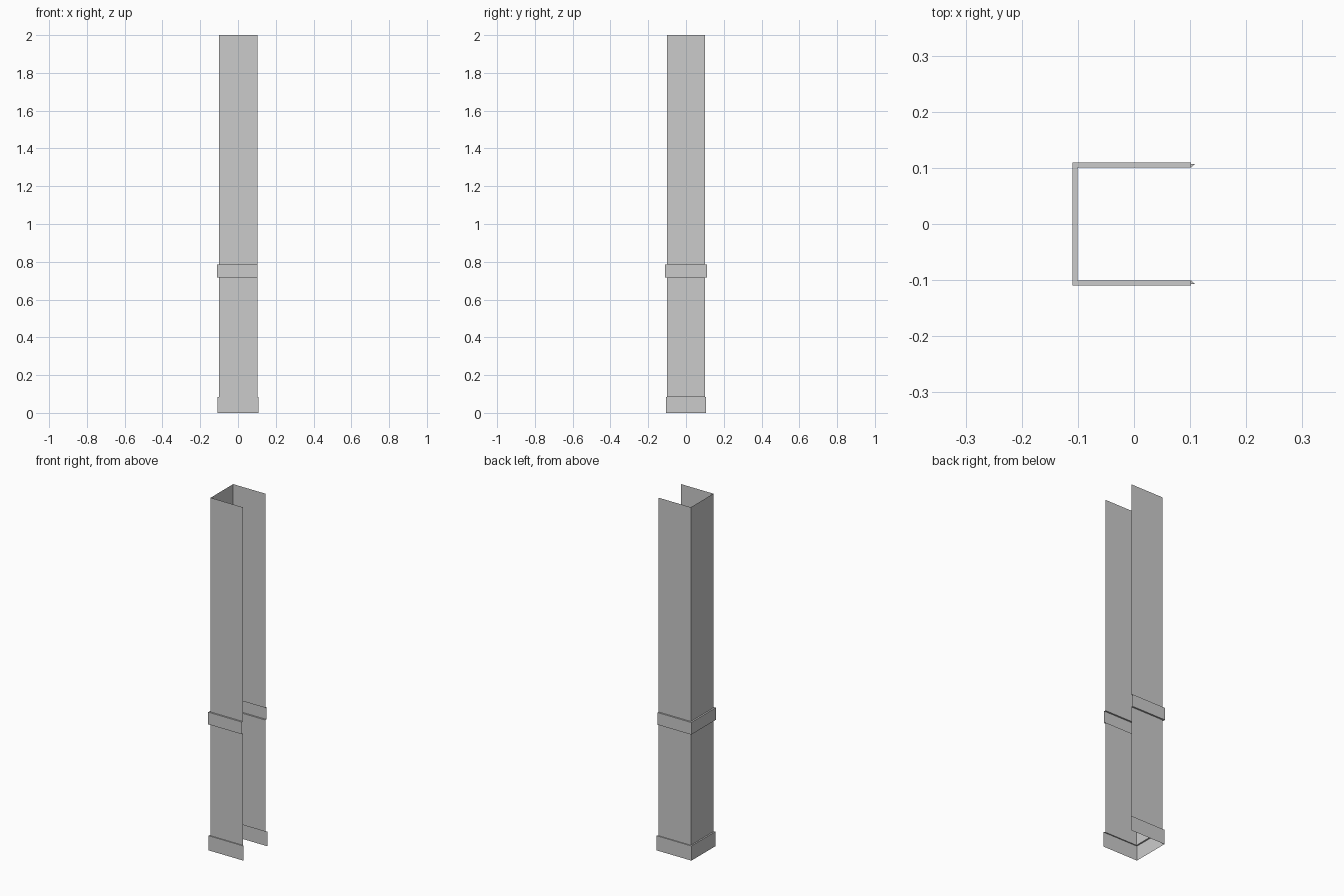
import bpy
import bmesh

if "Cube" in bpy.data.objects:
    bpy.data.objects.remove(bpy.data.objects["Cube"])

# Open U-shaped section per level: (z, back x, open-end x, half width y)
SHAFT = (-0.101, 0.102, 0.101)
BAND = (-0.11, 0.102, 0.110)
BASE = (-0.109, 0.109, 0.107)
levels = [
    (0.0, BASE), (0.083, BASE),        # plinth
    (0.083, SHAFT), (0.716, SHAFT),    # lower shaft
    (0.716, BAND), (0.785, BAND),      # raised band
    (0.785, SHAFT), (2.0, SHAFT),      # upper shaft
]


def section(bm, z, dims):
    back, front, half = dims
    points = [(front, -half), (back, -half), (back, half), (front, half)]
    return [bm.verts.new((x, y, z)) for x, y in points]


# One continuous thin sheet wrapped around three sides, open on +x
bm = bmesh.new()
rows = [section(bm, z, dims) for z, dims in levels]
for low, high in zip(rows, rows[1:]):
    for i in range(3):
        bm.faces.new((low[i + 1], low[i], high[i], high[i + 1]))
for face in bm.faces:
    face.normal_flip()
# Make the sheet face away from the hollow
bm.normal_update()
back_face = min(bm.faces, key=lambda f: f.calc_center_median().x)
if back_face.normal.x > 0:
    bmesh.ops.reverse_faces(bm, faces=bm.faces[:])

mesh = bpy.data.meshes.new("column_cladding")
bm.to_mesh(mesh)
bm.free()
column = bpy.data.objects.new("column_cladding", mesh)
bpy.context.collection.objects.link(column)
